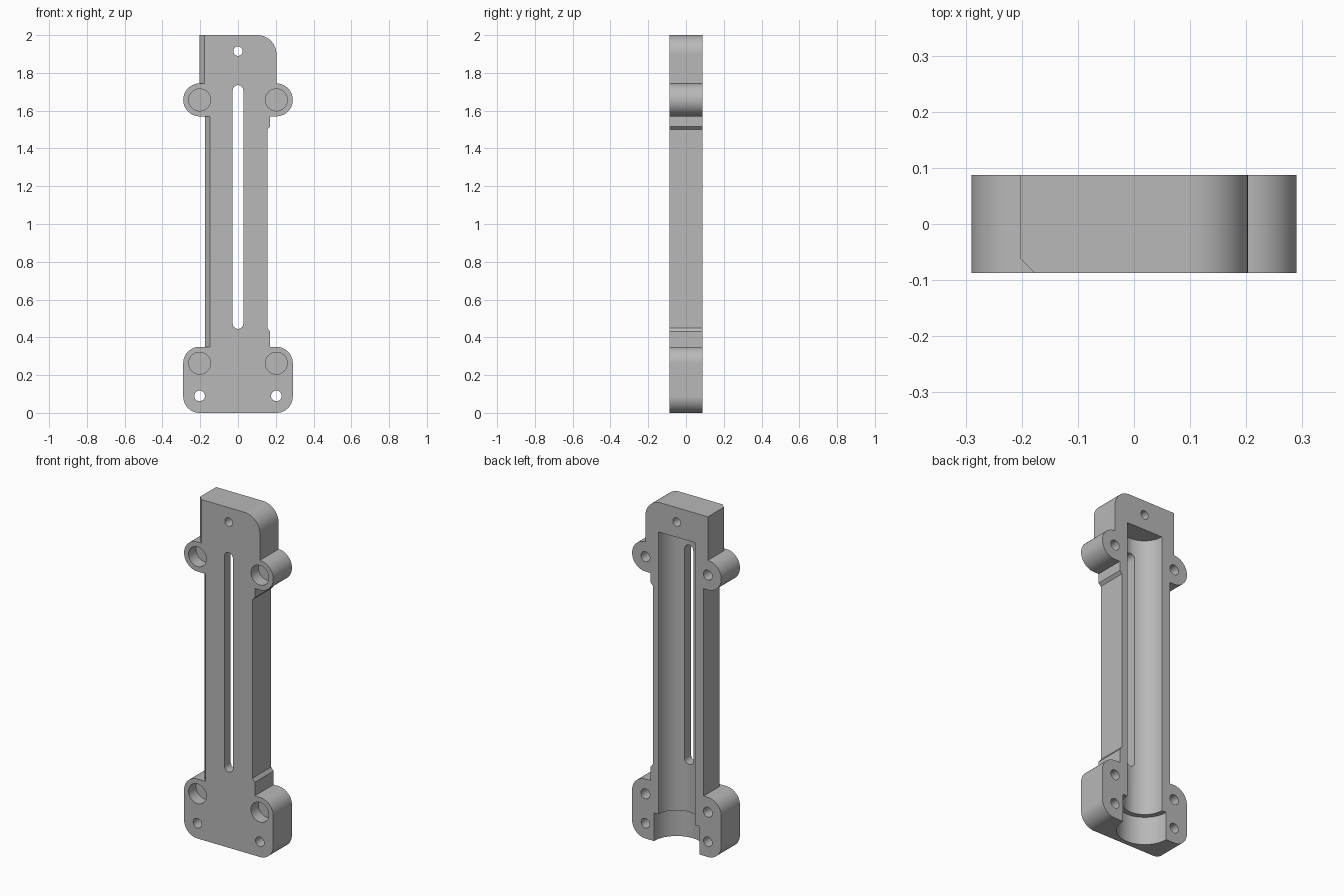
import bpy, bmesh
from math import cos, sin, radians

cube = bpy.data.objects.get("Cube")
if cube:
    bpy.data.objects.remove(cube, do_unlink=True)

HALF = 0.087    # half thickness
R = 0.087       # lug and base corner radius
LUG_X = 0.203
LOW_Z, HIGH_Z = 0.263, 1.657

grey = bpy.data.materials.new("plain_grey")
grey.use_nodes = True
colour = (0.48, 0.48, 0.48, 1)
grey.diffuse_color = colour
grey.node_tree.nodes["Principled BSDF"].inputs["Base Color"].default_value = colour


def arc(cx, cy, r, start, end, steps=16):
    angles = [radians(start + (end - start) * i / steps) for i in range(steps + 1)]
    return [(cx + r * cos(a), cy + r * sin(a)) for a in angles]


def circle(cx, cy, r):
    return arc(cx, cy, r, 0, 360, 48)[:-1]


def prism(name, points, low, high, axis="Y"):
    """Extrude a flat outline along Y (points are x, z) or Z (points are x, y)."""
    place = (lambda a, b, d: (a, d, b)) if axis == "Y" else (lambda a, b, d: (a, b, d))
    bm = bmesh.new()
    face = bm.faces.new([bm.verts.new(place(a, b, low)) for a, b in points])
    shift = place(0, 0, high - low)
    extruded = bmesh.ops.extrude_face_region(bm, geom=[face], use_keep_orig=True)
    new_verts = [g for g in extruded["geom"] if isinstance(g, bmesh.types.BMVert)]
    bmesh.ops.translate(bm, verts=new_verts, vec=shift)
    bmesh.ops.recalc_face_normals(bm, faces=bm.faces)
    mesh = bpy.data.meshes.new(name)
    bm.to_mesh(mesh)
    bm.free()
    mesh.materials.append(grey)
    obj = bpy.data.objects.new(name, mesh)
    bpy.context.collection.objects.link(obj)
    return obj


# Bracket outline: wide base, narrow stem, two lugs and a head block
outline = (
    arc(-LUG_X, R, R, 180, 270) + arc(LUG_X, R, R, 270, 360)
    + arc(LUG_X, LOW_Z, R, 0, 90)
    + [(0.17, LOW_Z + R), (0.17, 0.43), (0.155, 0.45),
       (0.155, 1.5), (0.17, 1.515), (0.17, HIGH_Z - R)]
    + arc(LUG_X, HIGH_Z, R, -90, 90, 32)
    + arc(LUG_X - 0.1, 1.9, 0.1, 0, 90)
    + [(-LUG_X, 2.0)]
    + arc(-LUG_X, HIGH_Z, R, 90, 270, 32)
    + [(-0.175, HIGH_Z - R), (-0.175, LOW_Z + R)]
    + arc(-LUG_X, LOW_Z, R, 90, 180)
)
bracket = prism("bracket", outline, -HALF, HALF)
cutters = []

# Round channel open at the back, wider at the foot
cutters.append(prism("channel_cutter", circle(0, HALF, 0.118), 0.1, 1.825, "Z"))
cutters.append(prism("foot_bore_cutter", circle(0, HALF, 0.148), -0.1, 0.165, "Z"))

# Long slot through the front wall
slot = arc(0, 1.707, 0.028, 0, 180) + arc(0, 0.473, 0.028, 180, 360)
cutters.append(prism("slot_cutter", slot, -0.2, 0.2))

# Through holes
for x, z, r in ((0, 1.915, 0.025), (-LUG_X, 0.09, 0.028), (LUG_X, 0.09, 0.028)):
    cutters.append(prism("hole_cutter", circle(x, z, r), -0.2, 0.2))

# Front pockets and back screw holes, with a thin web between them
for x in (-LUG_X, LUG_X):
    for z in (LOW_Z, HIGH_Z):
        cutters.append(prism("pocket_cutter", circle(x, z, 0.058), -0.2, -HALF + 0.07))
        cutters.append(prism("screw_cutter", circle(x, z, 0.029), -HALF + 0.076, 0.2))

# Chamfers on the right front edges of the stem and head
for x, low, high in ((-0.175, LOW_Z + R, HIGH_Z - R), (-LUG_X, HIGH_Z + R, 2.1)):
    c = 0.026
    corner = [(x - c, -HALF + 2 * c), (x - c, -HALF - c), (x + 2 * c, -HALF - c)]
    cutters.append(prism("chamfer_cutter", corner, low, high, "Z"))

bpy.ops.object.select_all(action="DESELECT")
bpy.context.view_layer.objects.active = bracket
bracket.select_set(True)
for cutter in cutters:
    cutter.hide_render = True
    cut = bracket.modifiers.new("cut", "BOOLEAN")
    cut.operation = "DIFFERENCE"
    cut.solver = "EXACT"
    cut.object = cutter
    bpy.ops.object.modifier_apply(modifier=cut.name)
    bpy.data.objects.remove(cutter, do_unlink=True)

# Smooth curved walls, crisp edges
bpy.ops.object.shade_smooth_by_angle(angle=radians(20))
weighted = bracket.modifiers.new("weighted_normals", "WEIGHTED_NORMAL")
weighted.keep_sharp = True
